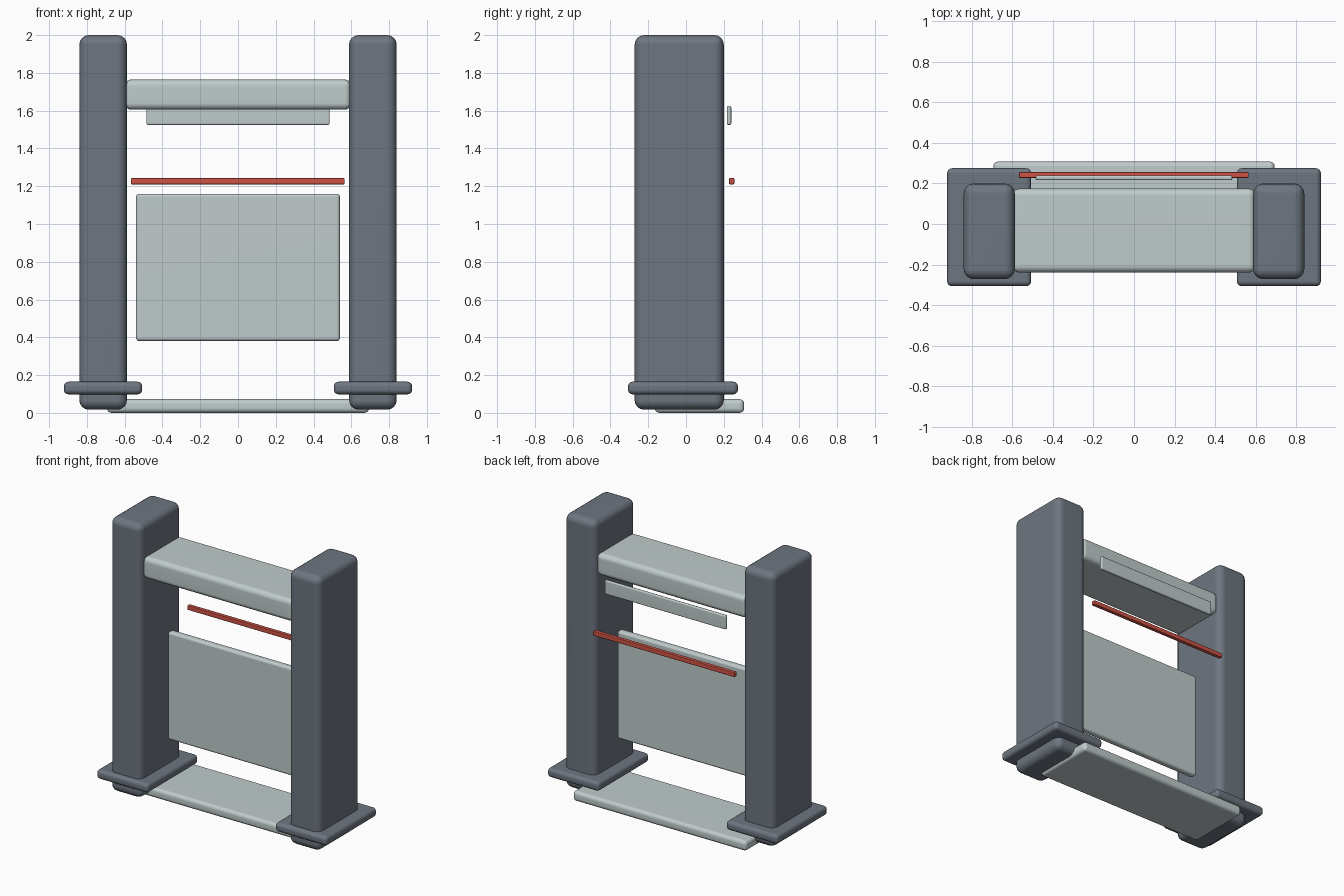
import bpy
import bmesh
from mathutils import Vector

if "Cube" in bpy.data.objects:
    bpy.data.objects.remove(bpy.data.objects["Cube"])


def material(name, rgb):
    m = bpy.data.materials.new(name)
    m.diffuse_color = (*rgb, 1.0)
    m.use_nodes = True
    m.node_tree.nodes["Principled BSDF"].inputs["Base Color"].default_value = m.diffuse_color
    return m


charcoal = material("slate grey", (0.155, 0.18, 0.215))
pale = material("pale grey", (0.53, 0.60, 0.60))
red = material("warm red", (0.62, 0.085, 0.06))


def rounded_box(name, xs, ys, zs, radius, mat, segments=4):
    """Box spanning the given x, y and z ranges, with rounded edges."""
    lo, hi = (Vector(c) for c in zip(xs, ys, zs))
    bm = bmesh.new()
    bmesh.ops.create_cube(bm, size=1.0)
    bmesh.ops.scale(bm, vec=hi - lo, verts=bm.verts)
    mesh = bpy.data.meshes.new(name)
    bm.to_mesh(mesh)
    bm.free()
    mesh.materials.append(mat)
    obj = bpy.data.objects.new(name, mesh)
    obj.location = (lo + hi) / 2
    bpy.context.collection.objects.link(obj)
    bevel = obj.modifiers.new("rounded edges", 'BEVEL')
    bevel.width = radius
    bevel.segments = segments
    bevel.limit_method = 'NONE'
    bpy.ops.object.select_all(action='DESELECT')
    obj.select_set(True)
    bpy.context.view_layer.objects.active = obj
    bpy.ops.object.shade_smooth()
    # keep the large faces flat
    normals = obj.modifiers.new("flat faces", 'WEIGHTED_NORMAL')
    normals.keep_sharp = True
    return obj


# Upright posts and the flanges around their feet
for side, label in ((-1, "left"), (1, "right")):
    rounded_box(label + "_post", sorted((side * 0.588, side * 0.84)),
                (-0.272, 0.2), (0.017, 2.0), 0.05, charcoal)
    rounded_box(label + "_foot_flange", sorted((side * 0.507, side * 0.922)),
                (-0.307, 0.275), (0.098, 0.165), 0.025, charcoal)

# Crossbeam between the posts
rounded_box("top_beam", (-0.6, 0.6), (-0.24, 0.175), (1.605, 1.765), 0.035, pale)

# Thin strip behind the beam
rounded_box("rear_strip", (-0.485, 0.485), (0.216, 0.24), (1.525, 1.625), 0.008, pale, 2)

# Barrier bar
rounded_box("red_bar", (-0.567, 0.565), (0.228, 0.256), (1.21, 1.243), 0.005, red, 2)

# Hanging centre panel
rounded_box("centre_panel", (-0.54, 0.54), (-0.035, 0.018), (0.38, 1.16), 0.018, pale)

# Threshold plate on the floor
rounded_box("threshold_plate", (-0.694, 0.694), (-0.165, 0.308), (0.0, 0.073), 0.025, pale)
